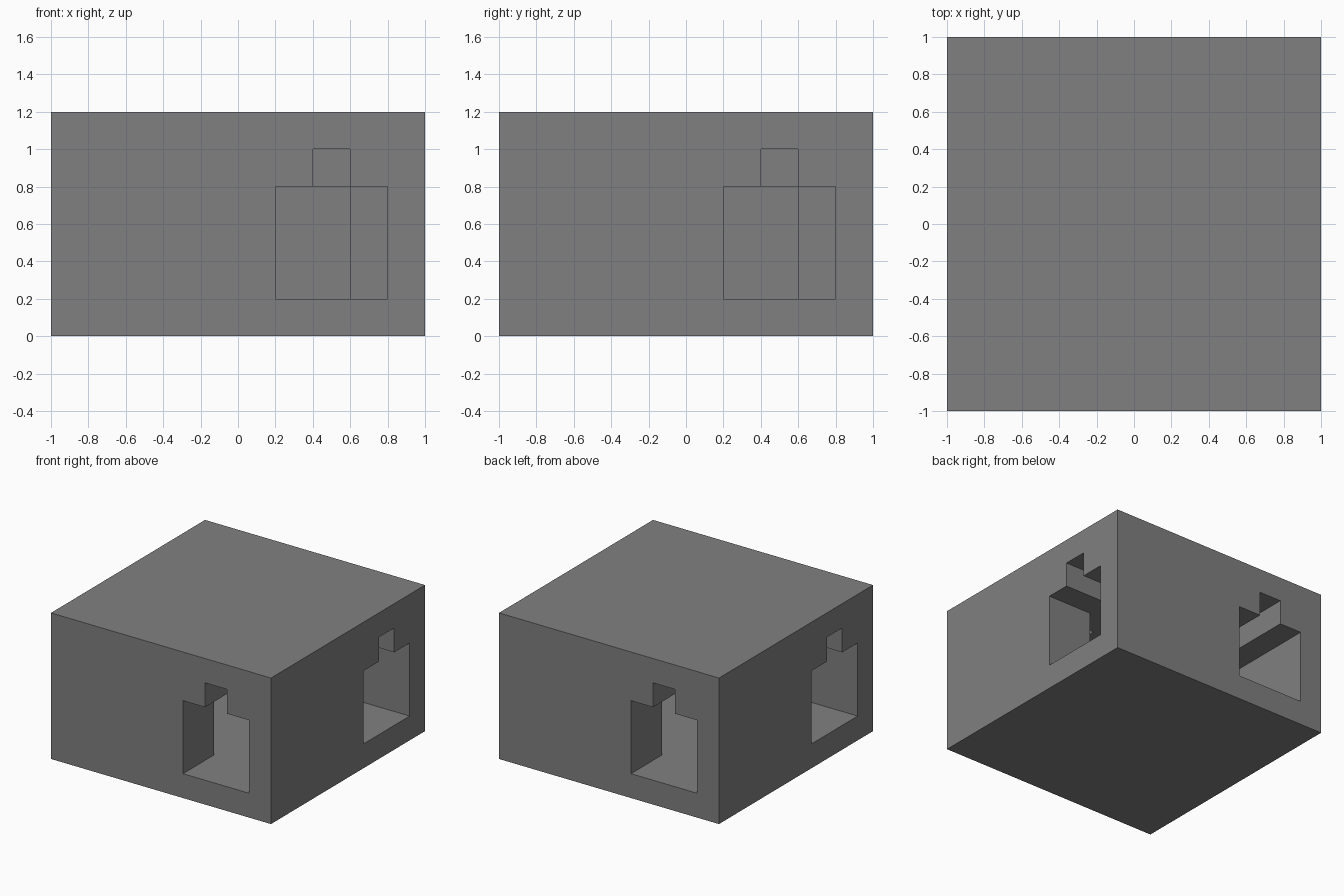
import bpy, bmesh
from math import pi
from mathutils import Matrix, Vector

old = bpy.data.objects.get("Cube")
if old:
    bpy.data.objects.remove(old, do_unlink=True)

# Material
grey = bpy.data.materials.new("mid_grey")
grey.use_nodes = True
colour = (0.216, 0.216, 0.216, 1)
grey.diffuse_color = colour
grey.node_tree.nodes["Principled BSDF"].inputs["Base Color"].default_value = colour


def prism(name, outline, push, turn=0):
    """Extrude a flat outline along push, then turn it about z."""
    bm = bmesh.new()
    face = bm.faces.new([bm.verts.new(p) for p in outline])
    grown = bmesh.ops.extrude_face_region(bm, geom=[face])["geom"]
    verts = [g for g in grown if isinstance(g, bmesh.types.BMVert)]
    bmesh.ops.translate(bm, vec=Vector(push), verts=verts)
    bmesh.ops.rotate(bm, cent=(0, 0, 0), matrix=Matrix.Rotation(turn, 3, "Z"), verts=bm.verts)
    bmesh.ops.recalc_face_normals(bm, faces=bm.faces)
    mesh = bpy.data.meshes.new(name)
    bm.to_mesh(mesh)
    bm.free()
    mesh.materials.append(grey)
    obj = bpy.data.objects.new(name, mesh)
    bpy.context.collection.objects.link(obj)
    return obj


def square(half, z):
    return [(-half, -half, z), (half, -half, z), (half, half, z), (-half, half, z)]


# Solid block, central chamber cutter
block = prism("block", square(1, 0), (0, 0, 1.2))
cutters = [prism("chamber_cutter", square(0.6, 0.2), (0, 0, 0.6))]

# One notched passage per side, each running in to the middle
profile = [(0.2, 0.2), (0.8, 0.2), (0.8, 0.8), (0.6, 0.8),
           (0.6, 1.0), (0.4, 1.0), (0.4, 0.8), (0.2, 0.8)]
for side in range(4):
    outline = [(x, -1.1, z) for x, z in profile]
    cutters.append(prism("passage_cutter", outline, (0, 1.1, 0), side * pi / 2))

# Carve the hollows out of the block
for cutter in cutters:
    cutter.hide_render = True
    cut = block.modifiers.new("carve", "BOOLEAN")
    cut.operation = "DIFFERENCE"
    cut.solver = "EXACT"
    cut.object = cutter
bpy.context.view_layer.update()
carved = bpy.data.meshes.new_from_object(block.evaluated_get(bpy.context.evaluated_depsgraph_get()))
block.modifiers.clear()
block.data = carved
for cutter in cutters:
    bpy.data.objects.remove(cutter, do_unlink=True)
